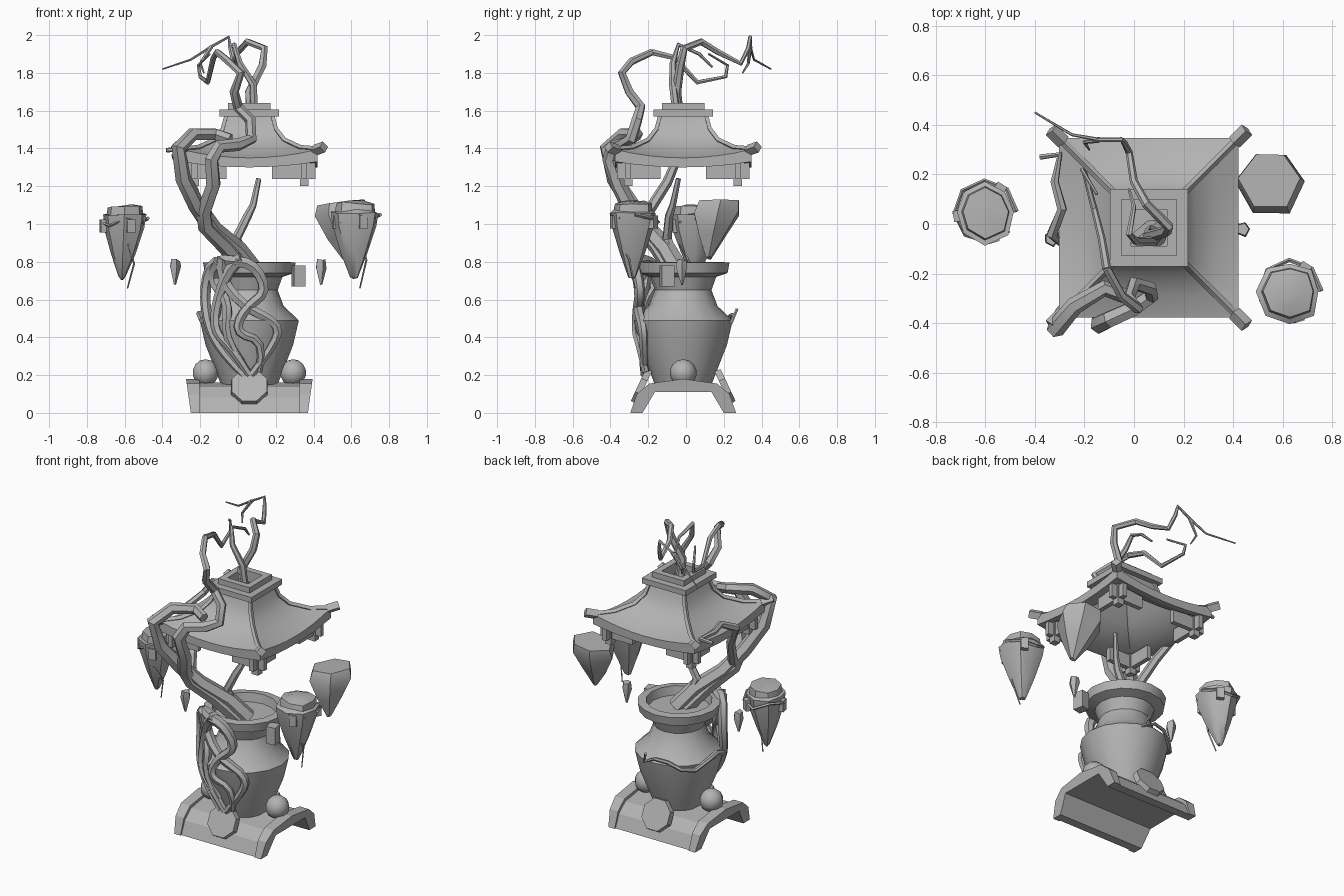
import bpy, bmesh, math, random
from mathutils import Vector, Matrix

if "Cube" in bpy.data.objects:
    bpy.data.objects.remove(bpy.data.objects["Cube"])
random.seed(4)
CX, CY = 0.06, -0.015

stone = bpy.data.materials.new("stone grey")
stone.use_nodes = True
stone.diffuse_color = (0.45, 0.45, 0.45, 1)
stone.node_tree.nodes["Principled BSDF"].inputs["Base Color"].default_value = (0.45, 0.45, 0.45, 1)


def finish(name, me, angle=0):
    me.name = name
    me.materials.clear()
    me.materials.append(stone)
    if angle:
        me.shade_smooth()
        me.set_sharp_from_angle(angle=math.radians(angle))
    ob = bpy.data.objects.new(name, me)
    bpy.context.collection.objects.link(ob)
    return ob


def from_bm(name, bm, angle=0):
    bmesh.ops.recalc_face_normals(bm, faces=bm.faces)
    me = bpy.data.meshes.new(name)
    bm.to_mesh(me)
    bm.free()
    return finish(name, me, angle)


def box(name, center, size, rot=0):
    bm = bmesh.new()
    m = Matrix.Translation(center) @ Matrix.Rotation(rot, 4, 'Z') @ Matrix.Diagonal((*size, 1))
    bmesh.ops.create_cube(bm, size=1, matrix=m)
    return from_bm(name, bm)


def loft(name, rings, angle=0, closed=False, caps=False):
    """Skin a list of equal-length closed rings of points."""
    bm = bmesh.new()
    rows = [[bm.verts.new(p) for p in ring] for ring in rings]
    pairs = list(zip(rows, rows[1:])) + ([(rows[-1], rows[0])] if closed else [])
    n = len(rows[0])
    for a, b in pairs:
        for i in range(n):
            j = (i + 1) % n
            bm.faces.new((a[i], a[j], b[j], b[i]))
    if caps:
        bm.faces.new(rows[0])
        bm.faces.new(rows[-1])
    return from_bm(name, bm, angle)


def circle(r, z, n=16):
    return [(CX + r * math.cos(math.tau * i / n), CY + r * math.sin(math.tau * i / n), z) for i in range(n)]


def square(half, z, lift=0, seg=8):
    """Square ring whose corners rise by lift."""
    ring = []
    for k in range(4):
        rot = Matrix.Rotation(k * math.pi / 2, 3, 'Z')
        for i in range(seg):
            t = 2 * i / seg - 1
            ring.append(rot @ Vector((t * half, -half, z + lift * t * t)) + Vector((CX, CY, 0)))
    return ring


def tube(name, pts, r0, r1, sides=1, kind='POLY'):
    """Tapered limb along a path; NURBS rounds the bends."""
    cu = bpy.data.curves.new(name, 'CURVE')
    cu.dimensions = '3D'
    cu.bevel_depth = 1
    cu.bevel_resolution = sides
    cu.use_fill_caps = True
    sp = cu.splines.new(kind)
    sp.points.add(len(pts) - 1)
    if kind == 'NURBS':
        sp.order_u = 3
        sp.use_endpoint_u = True
        sp.resolution_u = 3
    for i, p in enumerate(pts):
        sp.points[i].co = (*p, 1)
        sp.points[i].radius = r0 + (r1 - r0) * i / (len(pts) - 1)
    tmp = bpy.data.objects.new(name + "_path", cu)
    me = bpy.data.meshes.new_from_object(tmp)
    bpy.data.objects.remove(tmp)
    return finish(name, me, 35)


# Arched base: a slab with raised, flared end ribs
outer = [(0.28, 0), (0.245, 0.1), (0.18, 0.155), (0, 0.18)]
inner = [(0.0, 0.11), (0.15, 0.11), (0.215, 0)]


def arch(x, drop=0.0, flare=0):
    right = [(y - drop * 0.5, max(z - drop, 0)) for y, z in outer]
    ring = right + [(-y, z) for y, z in right[-2::-1]]
    ring += [(-y, z) for y, z in inner[::-1]] + inner[1:]
    return [(CX + x + flare * z, CY + y, z) for y, z in ring]


loft("base_slab", [arch(-0.29, 0.018), arch(0.29, 0.018)], caps=True)
for s, side in ((1, "left"), (-1, "right")):
    loft("base_rib_" + side, [arch(s * 0.265), arch(s * 0.31, 0, s * 0.14)], caps=True)
    # Ball ornaments on the base ends
    bm = bmesh.new()
    bmesh.ops.create_uvsphere(bm, u_segments=10, v_segments=7, radius=0.072,
                              matrix=Matrix.Translation((CX + s * 0.232, CY, 0.212)))
    from_bm("base_ball_" + side, bm, 60)
    # Eight-sided studs leaning on the arch
    bm = bmesh.new()
    m = (Matrix.Translation((CX, CY + s * 0.222, 0.14)) @ Matrix.Rotation(-s * math.radians(65), 4, 'X')
         @ Matrix.Rotation(math.pi / 8, 4, 'Z'))
    bmesh.ops.create_cone(bm, cap_ends=True, segments=8, radius1=0.105, radius2=0.1, depth=0.035, matrix=m)
    from_bm("base_stud_" + ("back" if s > 0 else "front"), bm)

# Pot
pot = [(0.15, 0.15), (0.232, 0.36), (0.262, 0.49), (0.182, 0.565), (0.15, 0.65), (0.175, 0.72),
       (0.235, 0.74), (0.245, 0.795), (0.195, 0.8), (0.185, 0.745)]
loft("pot", [circle(r, z) for r, z in pot], 32, caps=True)

# Roof shell, hollow beneath, with upswept corners
shell = [(0.12, 1.575, 0), (0.14, 1.5, 0), (0.185, 1.44, 0), (0.27, 1.38, 0.02), (0.362, 1.35, 0.045),
         (0.362, 1.3, 0.03), (0.32, 1.3, 0.03), (0.23, 1.35, 0.015), (0.15, 1.42, 0), (0.085, 1.56, 0)]
loft("roof", [square(*r) for r in shell], 35, closed=True)
for name, half, lo, hi in (("roof_collar", 0.157, 1.57, 1.605), ("roof_cap", 0.113, 1.605, 1.64)):
    loft(name, [square(h, z, 0, 1) for h, z in ((half, lo), (half, hi), (0.073, hi), (0.073, lo))], closed=True)

# Corner ridges with upturned tips, posts and beams under the eaves
ridge = [(0.122, 1.575), (0.142, 1.502), (0.187, 1.443), (0.272, 1.403), (0.36, 1.395)]
for sx in (-1, 1):
    for sy in (-1, 1):
        tag = ("left" if sx > 0 else "right") + ("_back" if sy > 0 else "_front")
        tube("roof_ridge_" + tag, [(CX + sx * h, CY + sy * h, z) for h, z in ridge], 0.014, 0.016, 0)
        tube("roof_tip_" + tag, [(CX + sx * h, CY + sy * h, z) for h, z in ((0.345, 1.39), (0.395, 1.408))],
             0.03, 0.03, 0)
        box("eave_post_" + tag, (CX + sx * 0.29, CY + sy * 0.29, 1.265), (0.045, 0.045, 0.13))
        box("eave_beam_x_" + tag, (CX + sx * 0.235, CY + sy * 0.29, 1.28), (0.23, 0.03, 0.085))
        box("eave_beam_y_" + tag, (CX + sx * 0.29, CY + sy * 0.235, 1.28), (0.03, 0.23, 0.085))

# Twisted trunk and branches
tube("trunk", [(0.09, -0.03, 0.74), (0.0, -0.1, 0.86), (-0.13, -0.2, 0.97), (-0.22, -0.29, 1.1),
               (-0.29, -0.38, 1.24), (-0.315, -0.42, 1.4), (-0.24, -0.33, 1.475), (-0.12, -0.26, 1.475),
               (-0.04, -0.29, 1.45)], 0.055, 0.03)
tube("trunk_twin", [(0.05, -0.06, 0.74), (-0.06, -0.15, 0.88), (-0.17, -0.24, 0.99), (-0.18, -0.29, 1.07),
                    (-0.13, -0.36, 1.21), (-0.14, -0.405, 1.34), (-0.1, -0.385, 1.41), (0.0, -0.34, 1.42),
                    (0.07, -0.29, 1.45), (0.065, -0.26, 1.55), (0.0, -0.24, 1.62), (-0.02, -0.3, 1.7),
                    (0.015, -0.34, 1.8), (-0.05, -0.29, 1.86), (-0.11, -0.18, 1.91)], 0.05, 0.018)
tube("upper_branch", [(-0.11, -0.18, 1.91), (-0.13, -0.06, 1.88), (-0.16, 0.06, 1.75), (-0.2, 0.21, 1.78),
                      (-0.21, 0.22, 1.84), (-0.15, 0.12, 1.9)], 0.018, 0.006)
tube("pot_branch", [(0.06, -0.05, 0.76), (-0.01, -0.1, 0.92), (0.05, -0.09, 1.04), (0.08, -0.07, 1.1),
                    (0.11, -0.04, 1.24)], 0.032, 0.014)
tube("eave_branch", [(-0.17, -0.24, 1.0), (-0.25, -0.1, 1.22), (-0.33, -0.04, 1.36), (-0.29, 0.06, 1.41),
                     (-0.32, 0.17, 1.41), (-0.3, 0.28, 1.4), (-0.38, 0.27, 1.39)], 0.03, 0.012)
tube("crown_branch", [(0.07, -0.03, 1.5), (0.06, -0.05, 1.7), (0.13, -0.03, 1.84), (0.14, -0.01, 1.93),
                      (0.05, 0.08, 1.965), (0.0, 0.17, 1.91), (-0.02, 0.29, 1.85), (-0.04, 0.33, 1.93),
                      (-0.05, 0.34, 1.99), (-0.14, 0.34, 1.94), (-0.25, 0.36, 1.87), (-0.4, 0.45, 1.82)], 0.027, 0.004)
tube("crown_twin", [(0.09, -0.04, 1.5), (0.08, -0.07, 1.74), (0.01, -0.07, 1.85), (-0.02, -0.04, 1.95),
                    (0.0, 0.07, 1.9), (-0.02, 0.14, 1.83)], 0.024, 0.006)
tube("crown_twig", [(-0.14, 0.34, 1.94), (-0.2, 0.33, 1.85), (-0.18, 0.3, 1.8)], 0.012, 0.004)


# Roots hanging over the front of the pot
def pot_radius(z):
    for (r0, z0), (r1, z1) in zip(pot[:8], pot[1:8]):
        if z <= z1:
            return r0 + (r1 - r0) * max(z - z0, 0) / (z1 - z0)
    return 0.245


roots = [
    [(0.0, 0.8), (-0.13, 0.83), (-0.18, 0.66), (-0.16, 0.45), (-0.07, 0.3), (0.03, 0.2)],
    [(0.02, 0.82), (-0.04, 0.78), (-0.11, 0.6), (-0.13, 0.43), (-0.02, 0.33), (0.06, 0.2)],
    [(0.0, 0.8), (0.08, 0.8), (0.16, 0.64), (0.03, 0.55), (-0.02, 0.42), (0.15, 0.38), (0.11, 0.22)],
    [(-0.08, 0.82), (-0.1, 0.72), (0.03, 0.56), (0.23, 0.47), (0.18, 0.34), (0.07, 0.2)],
    [(-0.1, 0.8), (-0.16, 0.72), (-0.04, 0.58), (-0.08, 0.4), (0.02, 0.27)],
]
for k, path in enumerate(roots):
    pts = []
    for x, z in path:
        r = max(pot_radius(z), 0.23 if z > 0.5 else 0.19) + 0.015
        pts.append((x, CY - math.sqrt(max(r * r - (x - CX) ** 2, 0.01)), z))
    tube("root_%d" % k, pts, 0.034, 0.02, 1, 'NURBS')
wrap = [(math.radians(200 - 18 * i), 0.49 + 0.035 * math.sin(i * 1.4)) for i in range(8)]
tube("root_behind", [(CX + 0.265 * math.cos(a), CY + 0.265 * math.sin(a), z) for a, z in wrap]
     + [(0.1, 0.27, 0.55)], 0.018, 0.008)


# Floating rocks: faceted, narrowing to a tip, with a top that may slope
def rock(name, top, tip, profile, sides=8, slope=0.0):
    top, tip = Vector(top), Vector(tip)
    spread = [random.uniform(0.88, 1.12) for _ in range(sides)]
    rings = []
    for t, r in profile:
        ring = []
        for i, s in enumerate(spread):
            dx, dy = (r * s * f(math.tau * i / sides) for f in (math.cos, math.sin))
            ring.append(top.lerp(tip, t) + Vector((dx, dy, slope * dx + random.uniform(-0.008, 0.008))))
        rings.append(ring)
    loft(name, rings, 40, caps=True)


jar = [(-0.02, 0.05), (0, 0.1), (0.1, 0.105), (0.12, 0.125), (0.3, 0.115), (0.65, 0.07), (0.97, 0.02), (1, 0.008)]
for name, top, tip in (("right_rock", (-0.6, 0.05, 1.09), (-0.615, 0.05, 0.71)),
                       ("left_rock", (0.63, -0.27, 1.11), (0.615, -0.285, 0.71))):
    rock(name, top, tip, jar)
    # Thin vines and chips clinging to the rock
    x, y, z = top
    band = [(x + 0.125 * math.cos(a * 0.8), y + 0.125 * math.sin(a * 0.8), z - 0.06 - 0.02 * (a % 3))
            for a in range(8)]
    tube(name + "_vine", band, 0.01, 0.006, 0)
    tube(name + "_tendril", [(x - 0.1, y, z - 0.06), (x + 0.02, y - 0.08, z - 0.2), (x + 0.05, y - 0.03, z - 0.3),
                             (tip[0] + 0.03, y, tip[2] - 0.05)], 0.009, 0.004, 0)
    for a in (1, 3.3, 5):
        box(name + "_chip", (x + 0.115 * math.cos(a), y + 0.115 * math.sin(a), z - 0.1), (0.03, 0.045, 0.07), a)
rock("back_rock", (0.55, 0.185, 1.115), (0.57, 0.12, 0.82), [(0, 0.12), (0.2, 0.135), (0.6, 0.08), (1, 0.015)],
     6, 0.15)

# Small floating shards, and a block at the rim
for name, x, y in (("right_shard", -0.335, -0.06), ("left_shard", 0.44, -0.02)):
    rock(name, (x, y, 0.81), (x, y, 0.68), [(0, 0.026), (0.3, 0.032), (1, 0.006)], 5)
box("rim_block", (0.32, -0.1, 0.725), (0.06, 0.07, 0.11), 0.2)
